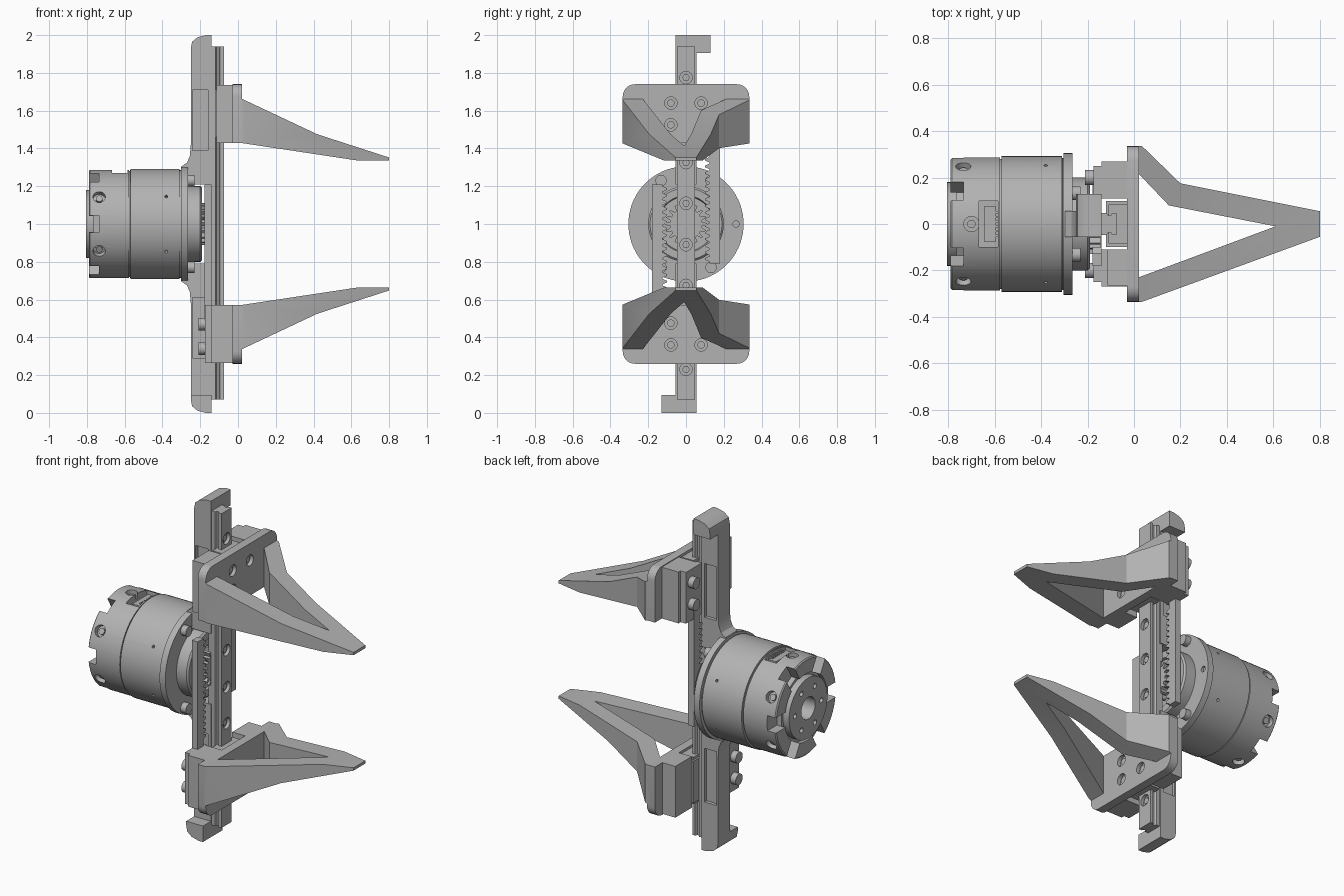
import bpy, bmesh
from math import sin, cos, pi, radians
from mathutils import Matrix, Vector

if "Cube" in bpy.data.objects:
    bpy.data.objects.remove(bpy.data.objects["Cube"])

GREY = (0.45, 0.45, 0.45, 1)
metal = bpy.data.materials.new("plain_grey")
metal.use_nodes = True
metal.diffuse_color = GREY
metal.node_tree.nodes["Principled BSDF"].inputs["Base Color"].default_value = GREY

# Parts are modelled around the motor axis, then lifted to its height
LIFT = Matrix.Translation((0, 0, 1))
FLIP = Matrix.Rotation(pi, 4, 'X')
MIRROR = Matrix.Scale(-1, 4, (0, 0, 1))
KEEP = Matrix.Identity(4)
SIXTHS = [i * pi / 3 for i in range(6)]


class Part:
    """Collects solids in one mesh."""
    def __init__(self):
        self.bm = bmesh.new()

    def prism(self, axis, pts, lo, hi):
        place = {'x': lambda a, b, t: (t, a, b),
                 'y': lambda a, b, t: (a, t, b),
                 'z': lambda a, b, t: (a, b, t)}[axis]
        rings = [[self.bm.verts.new(place(a, b, t)) for a, b in pts] for t in (lo, hi)]
        n = len(pts)
        for ring in rings:
            self.bm.faces.new(ring)
        for i in range(n):
            j = (i + 1) % n
            self.bm.faces.new((rings[0][i], rings[0][j], rings[1][j], rings[1][i]))
        return self

    def box(self, x0, x1, y0, y1, z0, z1):
        return self.prism('x', [(y0, z0), (y1, z0), (y1, z1), (y0, z1)], x0, x1)

    def disc(self, x0, x1, r, y=0, z=0, n=24):
        ring = [(y + r * cos(2 * pi * i / n), z + r * sin(2 * pi * i / n)) for i in range(n)]
        return self.prism('x', ring, x0, x1)

    def radial(self, x, angle, r, r0, r1):
        """Round pin pointing out from the motor axis."""
        m = (Matrix.Rotation(angle, 4, 'X') @
             Matrix.Translation((x, 0, (r0 + r1) / 2)))
        bmesh.ops.create_cone(self.bm, cap_ends=True, segments=20, radius1=r,
                              radius2=r, depth=r1 - r0, matrix=m)
        return self

    def lathe(self, profile, n=72):
        """Closed (x, radius) profile revolved about the motor axis."""
        rows = []
        for x, r in profile:
            if r == 0:
                rows.append([self.bm.verts.new((x, 0, 0))] * n)
            else:
                rows.append([self.bm.verts.new((x, r * cos(2 * pi * i / n), r * sin(2 * pi * i / n)))
                             for i in range(n)])
        for a, b in zip(rows, rows[1:]):
            for i in range(n):
                j = (i + 1) % n
                corners = list(dict.fromkeys((a[i], a[j], b[j], b[i])))
                self.bm.faces.new(corners)
        return self

    def done(self, name, turn=KEEP):
        self.bm.transform(LIFT @ turn)
        bmesh.ops.recalc_face_normals(self.bm, faces=self.bm.faces)
        mesh = bpy.data.meshes.new(name)
        self.bm.to_mesh(mesh)
        self.bm.free()
        mesh.materials.append(metal)
        obj = bpy.data.objects.new(name, mesh)
        bpy.context.collection.objects.link(obj)
        return obj


def carve(obj, cutter, operation='DIFFERENCE'):
    mod = obj.modifiers.new("carve", 'BOOLEAN')
    mod.operation, mod.solver, mod.object = operation, 'EXACT', cutter
    bpy.context.view_layer.update()
    result = bpy.data.meshes.new_from_object(
        obj.evaluated_get(bpy.context.evaluated_depsgraph_get()))
    obj.modifiers.clear()
    obj.data = result
    bpy.data.objects.remove(cutter)


# Motor housing with castellated rear, screw holes and connector pocket
motor = Part().lathe([(-.7, 0), (-.7, .065), (-.805, .065), (-.805, .18), (-.765, .18), (-.765, .2),
                      (-.79, .2), (-.79, .28), (-.784, .287), (-.578, .287), (-.577, .28), (-.571, .28),
                      (-.57, .292), (-.31, .292), (-.309, .285), (-.29, .285), (-.29, 0)]).done("motor_housing")
notches = Part()
for a in SIXTHS:
    u, v = Vector((cos(a), sin(a))), Vector((-sin(a), cos(a))) * .045
    notches.prism('x', [u * .195 - v, u * .35 - v, u * .35 + v, u * .195 + v], -.85, -.735)
carve(motor, notches.done("notch_cutter"))
holes = Part()
for i, a in enumerate(SIXTHS):
    holes.radial(-.7 if i == 0 else -.735, a, .033, .255, .34)
    if i % 3:
        holes.radial(-.38, a, .008, .27, .34)
    holes.disc(-.85, -.785, .015, .125 * cos(a), .125 * sin(a), 12)
carve(motor, holes.done("hole_cutter"))
carve(motor, Part().box(-.668, -.585, -.1, .1, .235, .4).done("pocket_cutter"))

screws = Part()
for i, a in enumerate(SIXTHS):
    screws.radial(-.7 if i == 0 else -.735, a, .018, .24, .27)
screws.done("housing_screws")

connector = Part().box(-.645, -.595, -.075, .075, .22, .262)
for i in range(6):
    connector.box(-.61, -.575, -.055 + i * .02, -.045 + i * .02, .24, .268)
connector.done("connector")

# Mounting flange, its bolts and the output stage
flange = Part().disc(-.303, -.265, .305, n=72).done("mounting_flange")
carve(flange, Part().disc(-.28, -.2, .017, .265).done("flange_hole_cutter"))
bolts = Part()
for i, a in enumerate(SIXTHS):
    if i % 3:
        bolts.disc(-.27, -.23, .03, .265 * cos(a), .265 * sin(a))
bolts.done("flange_bolts")
Part().lathe([(-.27, 0), (-.27, .2), (-.2, .2), (-.19, .19), (-.19, .15), (-.205, .145),
              (-.205, 0)]).done("output_stage")

# Pinion
TEETH, PITCH = 18, .035
gear = []
for i in range(TEETH):
    for step, r in ((-.3, .086), (-.14, .112), (.14, .112), (.3, .086)):
        t = 2 * pi * (i + step) / TEETH
        gear.append((r * cos(t), r * sin(t)))
Part().prism('x', gear, -.21, -.145).done("pinion")

# Grooved linear rail with counterbored holes
half = [(-.145, .048), (-.118, .048), (-.112, .036), (-.1, .036), (-.094, .048), (-.075, .048)]
rail = Part().prism('z', half + [(x, -y) for x, y in reversed(half)], -.93, .94).done("linear_rail")
bores = Part()
for z in (-.77, -.325, -.11, .11, .325, .775):
    bores.disc(-.095, -.05, .033, 0, z)
carve(rail, bores.done("bore_cutter"))
heads = Part()
for z in (-.77, -.325, -.11, .11, .325, .775):
    heads.disc(-.1, -.085, .02, 0, z, 6)
heads.done("rail_screws")
Part().box(-.16, -.14, -.048, .048, -.25, .25).done("rail_backing")

arch = [(-.14, 1), (-.17, 1), (-.215, .988), (-.243, .965), (-.25, .93)]
for side, turn in (("upper", KEEP), ("lower", FLIP)):
    # Backbone beam, flared towards the flange, with side pockets and an end hook
    flare = [(-.25, .42), (-.255, .36), (-.27, .325), (-.298, .305), (-.298, .21), (-.14, .21)]
    beam = Part().prism('y', arch + flare, -.055, .055).done(side + "_beam", turn)
    pockets = Part()
    for y in (-.07, .07):
        pockets.box(-.24, -.16, y - .035, y + .035, .39, .71)
    carve(beam, pockets.done("beam_pocket_cutter", turn))
    Part().prism('y', arch + [(-.25, .905), (-.14, .905)], .05, .13).done(side + "_end_hook", turn)

    # Toothed rack
    rack = [(.18, .5), (.18, -.21), (.125, -.21)]
    for i in range(17):
        z = -.2 + i * PITCH
        rack += [(.125, z), (.1, z + .011), (.1, z + .019), (.125, z + .03)]
    Part().prism('x', rack + [(.125, .5)], -.178, -.14).done(side + "_rack", turn)

    # Carriage: deep arm beside the rack, shallow arm opposite
    Part().box(-.14, -.03, .11, .27, .43, .735).box(-.175, -.139, .1, .25, .43, .735) \
        .box(-.115, -.03, -.265, -.11, .43, .735).done(side + "_carriage", turn)
    clamp = Part()
    for z in (.53, .66):
        clamp.disc(-.21, -.17, .033, .2, z)
    clamp.done(side + "_clamp_bolts", turn)

    # Bearing block
    Part().box(-.12, -.025, -.1, .1, .46, .71).box(-.11, -.03, -.085, .085, .445, .725) \
        .done(side + "_bearing_block", turn)

for side, turn in (("upper", KEEP), ("lower", MIRROR)):
    # Finger plate with rounded outer corners and sunk screws
    outline = [(-.335, .43), (.335, .43)]
    for cx, start in ((.27, 0), (-.27, 90)):
        for k in range(7):
            a = radians(start + k * 15)
            outline.append((cx + .065 * cos(a), .675 + .065 * sin(a)))
    plate = Part().prism('x', outline, -.03, .022).done(side + "_finger_plate", turn)
    sinks, caps = Part(), Part()
    for y, z in ((.08, .64), (-.08, .64), (-.08, .525)):
        sinks.disc(.0, .06, .033, y, z)
        caps.disc(-.005, .008, .02, y, z, 12)
    carve(plate, sinks.done("sink_cutter", turn))
    caps.done(side + "_plate_screws", turn)

    # Tapered finger: side profile trimmed to an open wedge-shaped frame
    finger = Part().prism('y', [(.01, .43), (.64, .335), (.8, .335), (.8, .352), (.42, .475), (.01, .668)],
                          -.4, .4).done(side + "_finger", turn)
    carve(finger, Part().prism('z', [(0, .335), (.035, .335), (.2, .175), (.85, .045), (.85, -.037),
                                     (.035, -.335), (0, -.335)], .1, .9)
          .done("wedge_cutter", turn), 'INTERSECT')
    carve(finger, Part().prism('z', [(-.05, .29), (.15, .08), (.61, -.01), (-.05, -.256)], .1, .9)
          .done("window_cutter", turn))

# Smooth the round surfaces while keeping edges crisp
bpy.ops.object.select_all(action='DESELECT')
for obj in bpy.context.collection.objects:
    if obj.type == 'MESH':
        obj.select_set(True)
        bpy.context.view_layer.objects.active = obj
bpy.ops.object.shade_smooth_by_angle(angle=radians(25))
